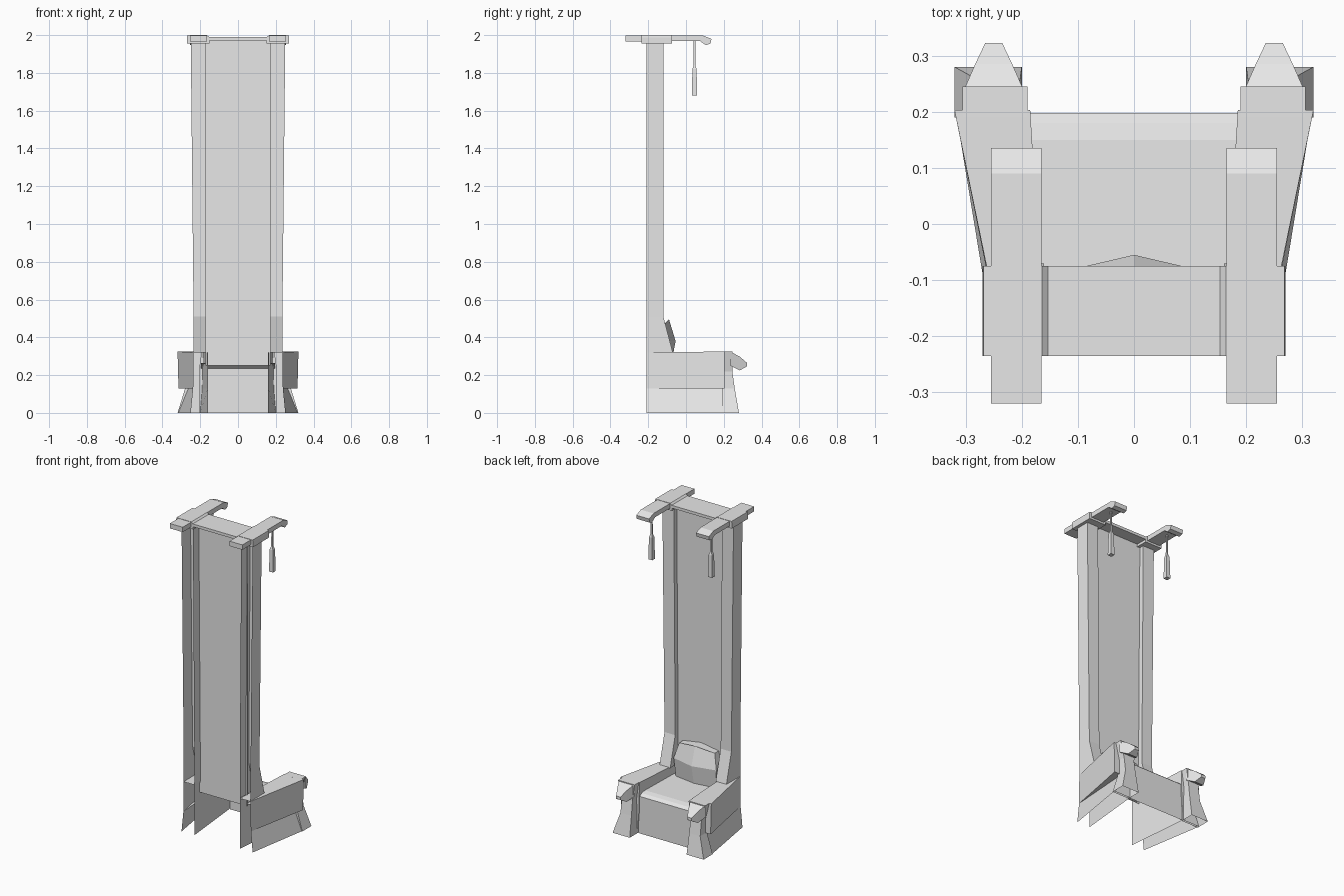
import bpy
import bmesh

cube = bpy.data.objects.get("Cube")
if cube:
    bpy.data.objects.remove(cube, do_unlink=True)

stone = bpy.data.materials.new("pale_grey_stone")
stone.use_nodes = True
stone.diffuse_color = (0.8, 0.8, 0.8, 1)
stone.node_tree.nodes["Principled BSDF"].inputs["Base Color"].default_value = (0.8, 0.8, 0.8, 1)


def loft(name, rows, closed=False, cap_start=False, cap_end=False, mirror=False):
    """Skin a surface through rows of points, optionally mirrored across x."""
    bm = bmesh.new()
    grid = [[bm.verts.new(p) for p in row] for row in rows]
    count = len(rows[0])
    for a, b in zip(grid, grid[1:]):
        for i in range(count if closed else count - 1):
            j = (i + 1) % count
            bm.faces.new((a[i], a[j], b[j], b[i]))
    if cap_start:
        bm.faces.new(grid[0])
    if cap_end:
        bm.faces.new(grid[-1])
    bmesh.ops.remove_doubles(bm, verts=bm.verts, dist=0.0001)
    bmesh.ops.recalc_face_normals(bm, faces=bm.faces)
    mesh = bpy.data.meshes.new(name)
    bm.to_mesh(mesh)
    bm.free()
    mesh.materials.append(stone)
    obj = bpy.data.objects.new(name, mesh)
    bpy.context.collection.objects.link(obj)
    if mirror:
        obj.modifiers.new("both_sides", 'MIRROR').use_axis[0] = True
    return obj


def rect(x0, x1, y0, y1, z):
    return [(x0, y0, z), (x1, y0, z), (x1, y1, z), (x0, y1, z)]


def solid(name, rows, mirror=False):
    return loft(name, rows, True, True, True, mirror)


def extrude_x(name, profile, x0, x1, closed=False, mirror=False):
    rows = [[(x, y, z) for y, z in profile] for x in (x0, x1)]
    return loft(name, rows, closed, closed, closed, mirror)


BACK = -0.21

# Tall pillars: channels open at the rear, flaring forward at the foot
pillar = [(1.96, 0.25, 0.17, -0.12), (0.51, 0.235, 0.16, -0.12), (0.32, 0.235, 0.16, -0.07)]
loft("pillar", [[(xo, BACK, z), (xo, yf, z), (xi, yf, z), (xi, BACK, z)]
                for z, xo, xi, yf in pillar], mirror=True)

# Back board set between the pillars
extrude_x("back_board", [(-0.15, 0.25), (-0.15, 1.98)], -0.172, 0.172)

# Armrests: open shells widening toward the sitter's knees, with a raised side panel
arm_back = [(0.25, 0), (0.237, 0.13), (0.237, 0.13), (0.235, 0.32),
            (0.16, 0.32), (0.16, 0.13), (0.16, 0)]
arm_front = [(0.318, 0), (0.265, 0.13), (0.315, 0.13), (0.32, 0.325),
             (0.185, 0.325), (0.19, 0.13), (0.2, 0)]
loft("armrest", [[(x, BACK, z) for x, z in arm_back],
                 [(x, 0.203, z) for x, z in arm_front]], cap_end=True, mirror=True)

# Front posts of the armrests, waisted above a flared foot
post = [(0, 0.2, 0.32, 0.28), (0.13, 0.203, 0.28, 0.258),
        (0.22, 0.205, 0.28, 0.245), (0.325, 0.19, 0.306, 0.245)]
loft("arm_post", [rect(xi, xo, 0.19, yf, z) for z, xi, xo, yf in post],
     closed=True, cap_end=True, mirror=True)

# Tapered hand knobs
knob = [(0.235, 0.055, 0.25, 0.325), (0.285, 0.033, 0.225, 0.297), (0.323, 0.015, 0.247, 0.265)]
solid("hand_knob", [[(0.25 - w, y, z0), (0.25 + w, y, z0), (0.25 + w, y, z1), (0.25 - w, y, z1)]
                    for y, w, z0, z1 in knob], mirror=True)

# Seat with rolled front lip and front board
extrude_x("seat", [(0.198, 0), (0.198, 0.235), (0.18, 0.25), (0.15, 0.257), (-0.15, 0.265)],
          -0.195, 0.195)

# Faceted, arched back cushion
cushion = [(0.25, 0.14, -0.1, -0.08, 0), (0.38, 0.15, -0.09, -0.055, 0),
           (0.475, 0.125, -0.11, -0.09, 0.02)]
solid("back_cushion", [[(-w, -0.15, z), (-w, ye, z), (0, yc, z + arch), (w, ye, z),
                        (w, -0.15, z), (0, -0.15, z + arch)]
                       for z, w, ye, yc, arch in cushion])

# Canopy: slab, corner blocks and long brackets with drooping tips
solid("top_slab", [rect(-0.165, 0.165, -0.235, -0.075, z) for z in (1.972, 1.99)])
solid("top_block", [rect(0.15, 0.27, -0.235, -0.075, 1.955),
                    rect(0.151, 0.27, -0.235, -0.075, 1.988),
                    rect(0.164, 0.268, -0.235, -0.075, 2.0)], mirror=True)
extrude_x("bracket", [(-0.32, 1.967), (-0.32, 1.998), (0.09, 1.998), (0.135, 1.98),
                      (0.13, 1.955), (0.105, 1.947), (0.075, 1.968)],
          0.165, 0.255, closed=True, mirror=True)

# Hanging pendants: thin cord and long weight
cord_x, cord_y = 0.21, 0.045
sizes = [(1.97, 0.004), (1.84, 0.005), (1.82, 0.011), (1.68, 0.014)]
solid("pendant", [rect(cord_x - r, cord_x + r, cord_y - r, cord_y + r, z)
                  for z, r in sizes], mirror=True)
